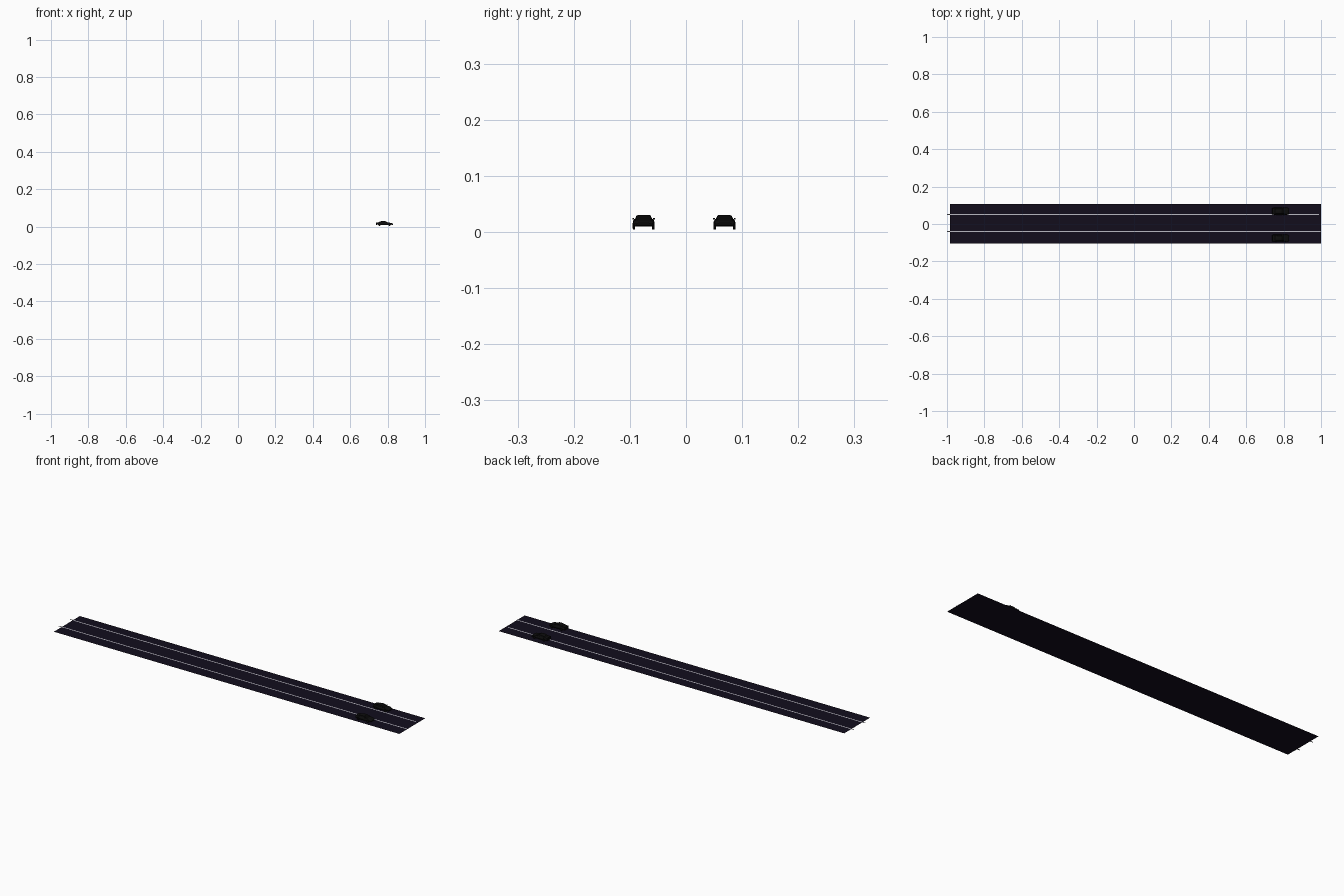
import bpy, bmesh, math
from mathutils import Matrix, Vector

if "Cube" in bpy.data.objects:
    bpy.data.objects.remove(bpy.data.objects["Cube"])

def material(name, rgb):
    m = bpy.data.materials.new(name)
    m.diffuse_color = (*rgb, 1)
    m.use_nodes = True
    m.node_tree.nodes["Principled BSDF"].inputs["Base Color"].default_value = m.diffuse_color
    return m

ASPHALT = material("asphalt", (0.006, 0.004, 0.012))
PAINT_WHITE = material("lane_paint", (0.5, 0.5, 0.55))
BLACK = material("car_black", (0.004, 0.004, 0.004))
DARK = material("dark_trim", (0.002, 0.002, 0.002))

S = 0.02                                   # cars are modelled in metres, then scaled
CARS = {"left": (0.783, 0.0685, 0.004), "right": (0.783, -0.0755, 0.004)}

def flat_strip(name, x0, x1, y0, y1, z, mat):
    me = bpy.data.meshes.new(name)
    me.from_pydata([(x0, y0, z), (x1, y0, z), (x1, y1, z), (x0, y1, z)], [], [(0, 1, 2, 3)])
    me.materials.append(mat)
    bpy.context.collection.objects.link(bpy.data.objects.new(name, me))

def place(name, me, mat, smooth=True):
    """Scale a car part and put one copy on each car."""
    me.transform(Matrix.Scale(S, 4))
    me.materials.clear()
    me.materials.append(mat)
    for side, loc in CARS.items():
        ob = bpy.data.objects.new(f"{name}_{side}_car", me)
        ob.location = loc
        bpy.context.collection.objects.link(ob)
    if smooth:
        bpy.ops.object.select_all(action='DESELECT')
        ob.select_set(True)
        bpy.context.view_layer.objects.active = ob
        bpy.ops.object.shade_smooth_by_angle(angle=math.radians(30))

def to_mesh(bm, name):
    bmesh.ops.recalc_face_normals(bm, faces=bm.faces)
    me = bpy.data.meshes.new(name)
    bm.to_mesh(me)
    bm.free()
    return me

def loft(name, rings):
    """Skin closed rings of points, capping both ends."""
    bm = bmesh.new()
    vs = [[bm.verts.new(p) for p in r] for r in rings]
    n = len(vs[0])
    for a, b in zip(vs, vs[1:]):
        for i in range(n):
            bm.faces.new((a[i], a[(i + 1) % n], b[(i + 1) % n], b[i]))
    bm.faces.new(vs[0])
    bm.faces.new(vs[-1])
    return to_mesh(bm, name)

def ring(x, half):
    """Mirror a half section of (y, z) points into a full ring at x."""
    return [(x, y, z) for y, z in half] + [(x, -y, z) for y, z in reversed(half)]

def add_box(bm, centre, size):
    m = Matrix.Translation(centre) @ Matrix.Diagonal((*size, 1))
    bmesh.ops.create_cube(bm, size=1, matrix=m)

def add_disc(bm, centre, r, depth, sides=24):
    m = Matrix.Translation(centre) @ Matrix.Rotation(math.pi / 2, 4, 'X')
    bmesh.ops.create_cone(bm, cap_ends=True, segments=sides, radius1=r, radius2=r,
                          depth=depth, matrix=m)

# Road and lane lines
flat_strip("road", -0.984, 1.0, -0.105, 0.108, 0.0, ASPHALT)
for i, y in enumerate((0.05, -0.041)):
    flat_strip(f"lane_line_{i + 1}", -1.0, 0.988 + 0.012 * i, y - 0.003, y + 0.003, 0.001, PAINT_WHITE)

WHEELS = [(x, s * 0.86, 0.33) for x in (-1.35, 1.38) for s in (1, -1)]

# Lower body: station x, half width, bottom z, top z
stations = [(-2.27, .78, .45, .74), (-2.15, .88, .36, .88), (-1.6, .96, .30, .94),
            (-.9, .97, .28, .93), (.6, .96, .28, .90), (1.3, .96, .28, .84),
            (1.85, .92, .30, .74), (2.15, .82, .32, .64), (2.27, .66, .40, .56)]
rings = []
for x, w, b, t in stations:
    h = t - b
    rings.append(ring(x, [(w * .9, b), (w * .98, b + h * .2), (w, b + h * .55),
                          (w * .96, b + h * .8), (w * .84, t), (w * .4, t + .03)]))
body = bpy.data.objects.new("body_blank", loft("body_blank", rings))
bpy.context.collection.objects.link(body)

# Wheel arches cut out of the body
bm = bmesh.new()
for x, y, z in WHEELS:
    add_disc(bm, (x, y * 1.05, z), .39, .5)
cutter = bpy.data.objects.new("arch_cutter", to_mesh(bm, "arch_cutter"))
cutter.hide_render = True
bpy.context.collection.objects.link(cutter)
mod = body.modifiers.new("arches", 'BOOLEAN')
mod.operation, mod.object, mod.solver = 'DIFFERENCE', cutter, 'EXACT'
dg = bpy.context.evaluated_depsgraph_get()
cut = bpy.data.meshes.new_from_object(body.evaluated_get(dg))
bpy.data.objects.remove(body)
bpy.data.objects.remove(cutter)
place("body", cut, BLACK)

# Cabin: station x, base half width, top half width, top z
cab = [(-1.75, .68, .60, .93), (-1.2, .78, .64, 1.15), (-.65, .82, .63, 1.28),
       (-.1, .83, .62, 1.29), (.25, .82, .61, 1.24), (.7, .80, .66, 1.03), (1.05, .76, .70, .89)]
place("cabin", loft("cabin", [ring(x, [(b, .84), (t, z - .03), (t * .8, z)])
                              for x, b, t, z in cab]), DARK)

# Roof skin
place("roof", loft("roof", [ring(x, [(t, z - .04), (t * .8, z + .02)])
                            for x, b, t, z in cab[1:5]]), BLACK)

# Tyres
bm = bmesh.new()
for w in WHEELS:
    add_disc(bm, w, .33, .22)
place("tyres", to_mesh(bm, "tyres"), DARK)

# Rims with five spokes
bm = bmesh.new()
for x, y, z in WHEELS:
    out = y + math.copysign(.115, y)
    add_disc(bm, (x, out, z), .07, .03, 12)
    for k in range(5):
        m = (Matrix.Translation((x, out, z)) @ Matrix.Rotation(k * math.tau / 5, 4, 'Y')
             @ Matrix.Translation((0, 0, .13)) @ Matrix.Diagonal((.05, .02, .22, 1)))
        bmesh.ops.create_cube(bm, size=1, matrix=m)
place("rims", to_mesh(bm, "rims"), BLACK, smooth=False)

# Door mirrors
bm = bmesh.new()
for s in (1, -1):
    add_box(bm, (.55, s * .92, .97), (.14, .16, .11))
    add_box(bm, (.57, s * .83, .92), (.06, .14, .05))
place("mirrors", to_mesh(bm, "mirrors"), BLACK, smooth=False)

# Front splitter, side sills, rear diffuser and tail lip
bm = bmesh.new()
add_box(bm, (2.12, 0, .31), (.26, 1.45, .05))
add_box(bm, (-2.12, 0, .34), (.26, 1.5, .10))
add_box(bm, (-2.08, 0, .92), (.22, 1.5, .04))
for s in (1, -1):
    add_box(bm, (0, s * .90, .29), (1.9, .12, .06))
place("trim", to_mesh(bm, "trim"), DARK, smooth=False)

# Lamps and exhausts
bm = bmesh.new()
for s in (1, -1):
    add_box(bm, (2.1, s * .66, .56), (.16, .24, .08))
    add_box(bm, (-2.25, s * .58, .70), (.06, .36, .08))
    add_box(bm, (-2.25, s * .45, .38), (.08, .12, .07))
place("lamps", to_mesh(bm, "lamps"), DARK, smooth=False)
